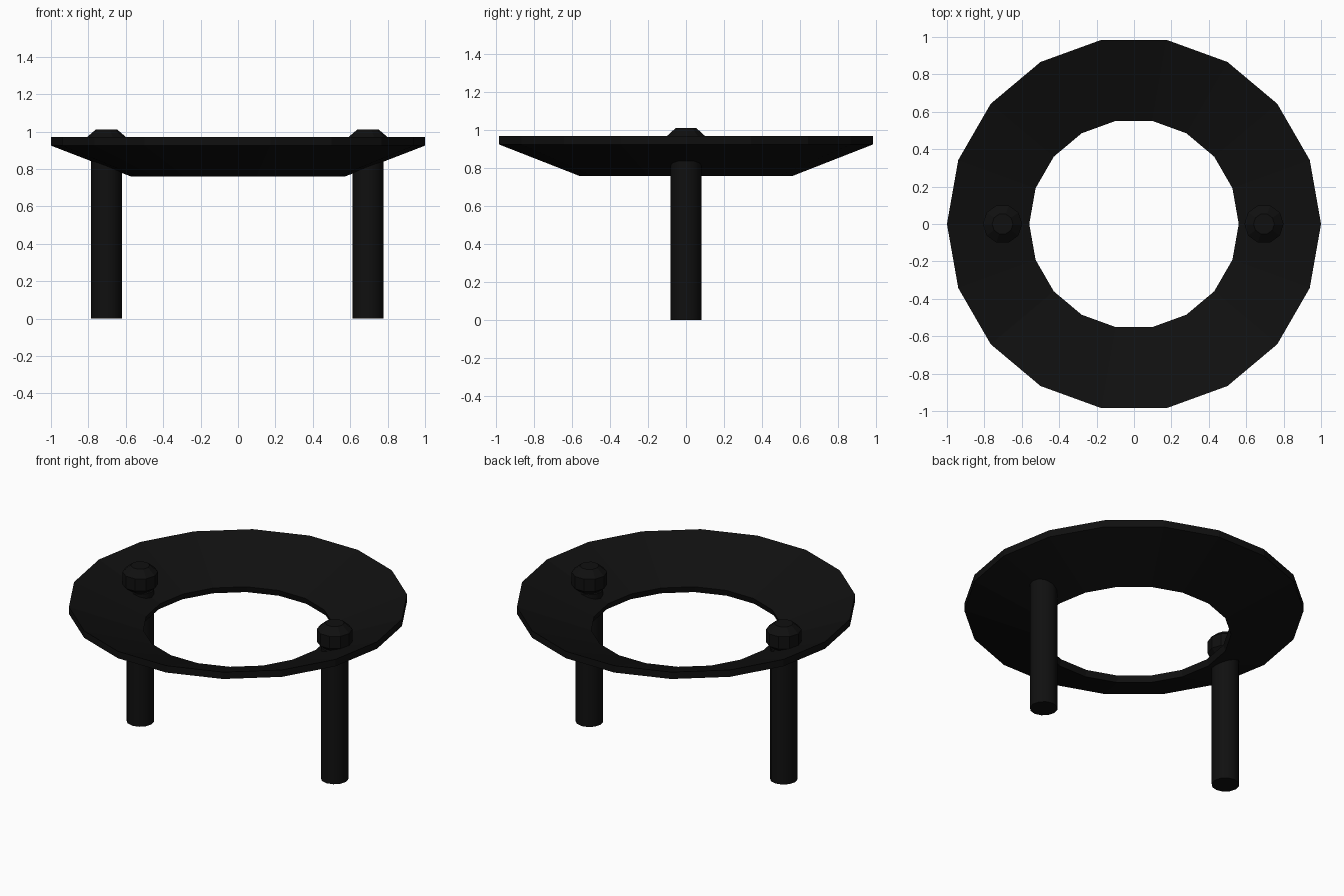
import bpy
from math import cos, sin, tau

if "Cube" in bpy.data.objects:
    bpy.data.objects.remove(bpy.data.objects["Cube"])

black = bpy.data.materials.new("black")
black.diffuse_color = (0.005, 0.005, 0.005, 1)
black.use_nodes = True
black.node_tree.nodes["Principled BSDF"].inputs["Base Color"].default_value = black.diffuse_color


def lathe(name, profile, sides, x=0.0, closed=False, smooth=False):
    """Spin an (r, z) profile, listed bottom to top on the outside, about a vertical axis."""
    n = len(profile)
    verts = [(x + r * cos(tau * i / sides), r * sin(tau * i / sides), z)
             for i in range(sides) for r, z in profile]
    faces = []
    for i in range(sides):
        a, b = i * n, (i + 1) % sides * n
        for j in range(n if closed else n - 1):
            k = (j + 1) % n
            faces.append((a + j, b + j, b + k, a + k))
    if not closed:
        faces.append([i * n for i in reversed(range(sides))])
        faces.append([i * n + n - 1 for i in range(sides)])
    mesh = bpy.data.meshes.new(name)
    mesh.from_pydata(verts, [], faces)
    mesh.materials.append(black)
    obj = bpy.data.objects.new(name, mesh)
    bpy.context.collection.objects.link(obj)
    if smooth:
        bpy.context.view_layer.objects.active = obj
        bpy.ops.object.select_all(action='DESELECT')
        obj.select_set(True)
        bpy.ops.object.shade_smooth_by_angle(angle=0.65)
    return obj


# Dished ring, open in the middle
lathe("dished_ring", [(0.572, 0.76), (1.0, 0.925), (1.0, 0.97), (0.56, 0.80)], 18, closed=True)

# Two posts, each with a chamfered knob on top
for side, x in (("left", -0.703), ("right", 0.695)):
    lathe(side + "_post", [(0.082, 0.0), (0.082, 0.86)], 12, x, smooth=True)
    lathe(side + "_knob", [(0.056, 0.85), (0.105, 0.89), (0.105, 0.97), (0.056, 1.012)], 10, x)
